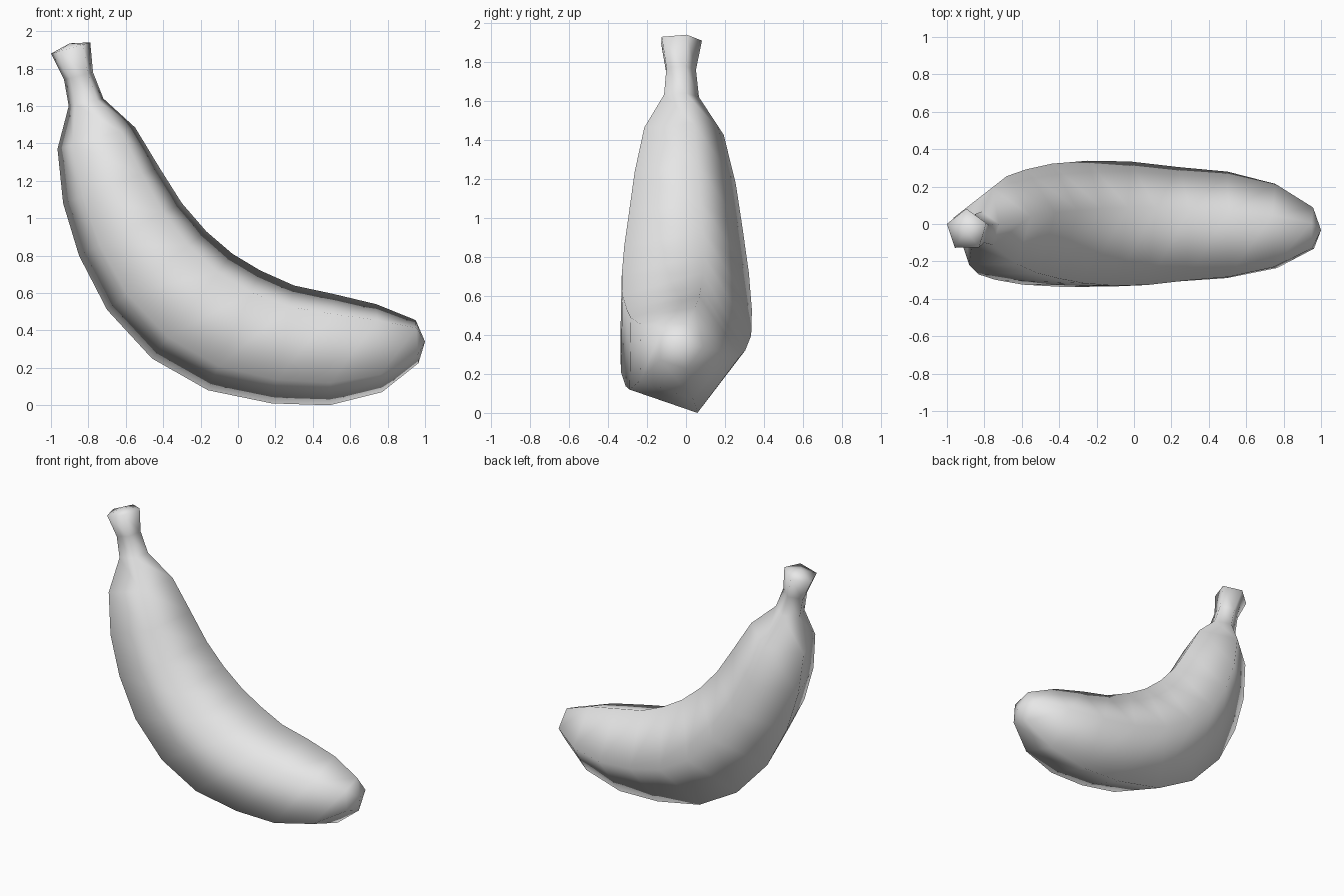
import bpy
import bmesh
from math import sin, cos, radians
from mathutils import Vector

default_cube = bpy.data.objects.get("Cube")
if default_cube:
    bpy.data.objects.remove(default_cube, do_unlink=True)

SIDES = 5
TWIST = radians(-17)      # turn of the pentagon about the fruit's spine
SPINE_Y = -0.033          # sideways offset of the spine

# Outer and inner ridge points (x, z) of each ring, from stem to tip
outer_ridge = [(-1, 1.88), (-.93, 1.74), (-.905, 1.6), (-.965, 1.37),
               (-.935, 1.08), (-.85, .8), (-.7, .51), (-.46, .25),
               (-.16, .08), (.18, .01), (.49, 0), (.77, .07), (.965, .225)]
inner_ridge = [(-.79, 1.94), (-.775, 1.78), (-.72, 1.64), (-.55, 1.485),
               (-.42, 1.27), (-.3, 1.08), (-.17, .93), (-.03, .81),
               (.12, .72), (.3, .64), (.51, .595), (.74, .54), (.95, .455)]


def flat_material(name, colour):
    mat = bpy.data.materials.new(name)
    mat.use_nodes = True
    mat.diffuse_color = colour
    mat.node_tree.nodes["Principled BSDF"].inputs["Base Color"].default_value = colour
    return mat


def add_ring(bm, outer, inner):
    """Add a pentagon of vertices spanning the outer and inner ridge points."""
    start = Vector((outer[0], SPINE_Y, outer[1]))
    end = Vector((inner[0], SPINE_Y, inner[1]))
    inward = (end - start).normalized()
    angles = [TWIST + radians(360 * k / SIDES) for k in range(SIDES)]
    near, far = cos(angles[0]), -cos(angles[3])
    radius = (end - start).length / (near + far)
    centre = start + inward * radius * near
    front = Vector((0, -1, 0))
    return [bm.verts.new(centre + radius * (front * sin(a) - inward * cos(a)))
            for a in angles]


def add_cap(bm, ring, apex):
    """Close a ring with a fan of triangles to a slightly raised apex."""
    tip = bm.verts.new(apex)
    for k in range(SIDES):
        bm.faces.new((ring[k], ring[(k + 1) % SIDES], tip))


# Curved five-sided fruit with its stem
bm = bmesh.new()
rings = [add_ring(bm, o, i) for o, i in zip(outer_ridge, inner_ridge)]
for first, second in zip(rings, rings[1:]):
    for k in range(SIDES):
        n = (k + 1) % SIDES
        bm.faces.new((first[k], first[n], second[n], second[k]))

# Cut end of the stem and blunt tip
add_cap(bm, rings[0], (-.9, SPINE_Y, 1.935))
add_cap(bm, rings[-1], (1, SPINE_Y, .34))
bmesh.ops.recalc_face_normals(bm, faces=bm.faces)
for face in bm.faces:
    face.smooth = True

mesh = bpy.data.meshes.new("banana")
bm.to_mesh(mesh)
bm.free()
mesh.materials.append(flat_material("light grey", (.8, .8, .8, 1)))
banana = bpy.data.objects.new("banana", mesh)
bpy.context.collection.objects.link(banana)
